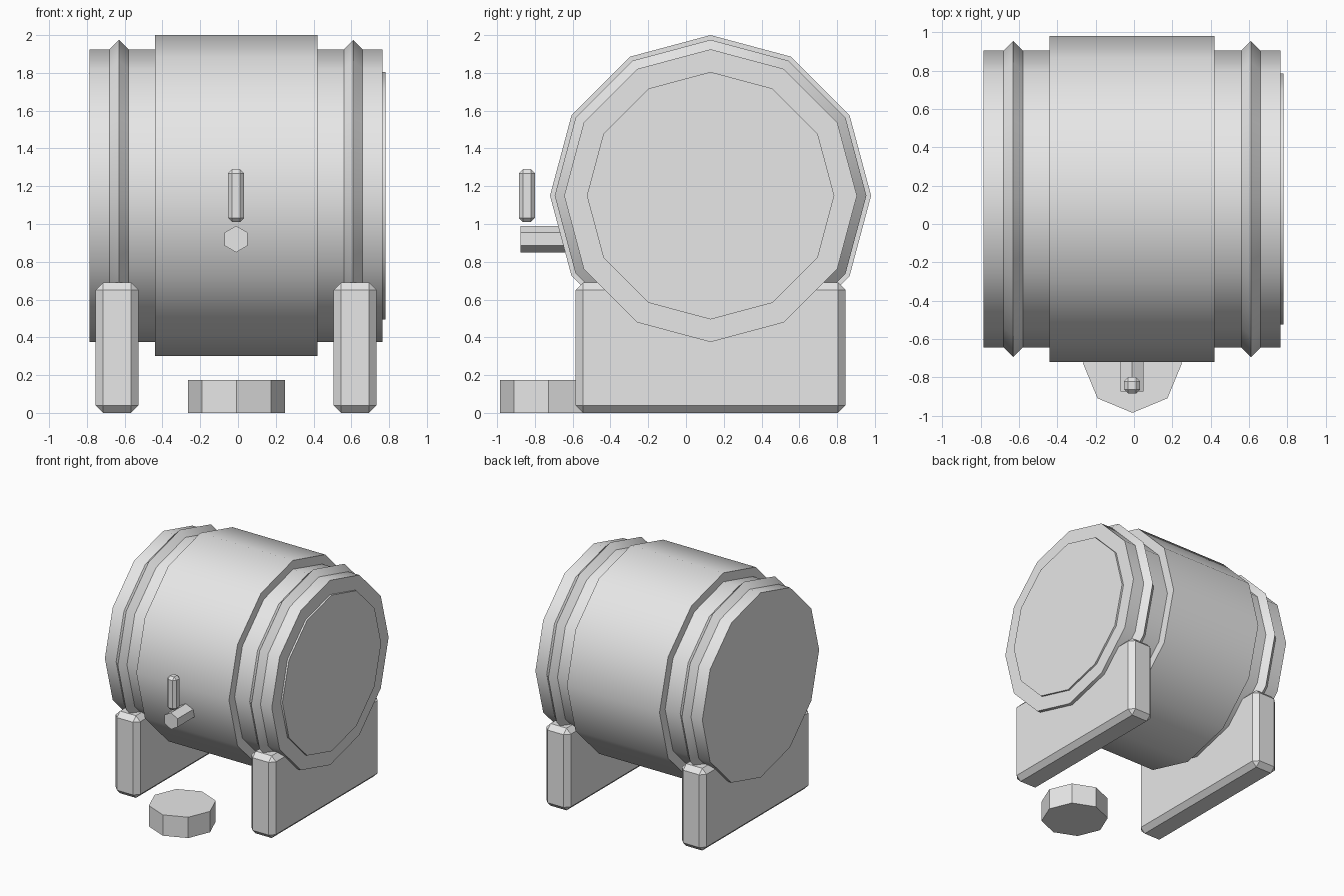
import bpy, bmesh
from math import sin, cos, pi, radians

if "Cube" in bpy.data.objects:
    bpy.data.objects.remove(bpy.data.objects["Cube"], do_unlink=True)

grey = bpy.data.materials.new("plain_grey")
grey.use_nodes = True
grey.diffuse_color = (0.8, 0.8, 0.8, 1)
grey.node_tree.nodes["Principled BSDF"].inputs["Base Color"].default_value = (0.8, 0.8, 0.8, 1)


def finish(name, bm, centre, smooth=False):
    bmesh.ops.recalc_face_normals(bm, faces=bm.faces)
    mesh = bpy.data.meshes.new(name)
    bm.to_mesh(mesh)
    bm.free()
    mesh.materials.append(grey)
    obj = bpy.data.objects.new(name, mesh)
    obj.location = centre
    bpy.context.collection.objects.link(obj)
    if smooth:
        bpy.ops.object.select_all(action='DESELECT')
        obj.select_set(True)
        bpy.context.view_layer.objects.active = obj
        bpy.ops.object.shade_smooth_by_angle(angle=radians(35))
    return obj


def lathe(name, axis, profile, sides, centre, smooth=False):
    """Capped turned solid; profile is (distance along axis, radius)."""
    place = {'X': lambda p, u, v: (p, u, v),
             'Y': lambda p, u, v: (u, p, v),
             'Z': lambda p, u, v: (u, v, p)}[axis]
    bm = bmesh.new()
    rings = []
    for p, r in profile:
        angles = [2 * pi * i / sides for i in range(sides)]
        rings.append([bm.verts.new(place(p, r * sin(a), r * cos(a))) for a in angles])
    for a, b in zip(rings, rings[1:]):
        for i in range(sides):
            j = (i + 1) % sides
            bm.faces.new((a[i], a[j], b[j], b[i]))
    bm.faces.new(rings[0])
    bm.faces.new(rings[-1])
    return finish(name, bm, centre, smooth)


def chamfered_box(name, size, centre, chamfer):
    bm = bmesh.new()
    bmesh.ops.create_cube(bm, size=1)
    bmesh.ops.scale(bm, vec=size, verts=bm.verts)
    bmesh.ops.bevel(bm, geom=bm.edges[:], offset=chamfer, segments=1,
                    affect='EDGES', profile=0.5)
    return finish(name, bm, centre)


# Barrel lying along x, with a wider middle band
hub = (-0.01, 0.13, 1.15)
lathe("barrel", 'X', [(-0.775, 0.775), (-0.43, 0.775), (-0.43, 0.85),
                      (0.43, 0.85), (0.43, 0.775), (0.775, 0.775)], 12, hub, True)

# Raised lid on the left end only
lathe("barrel_lid", 'X', [(0.74, 0.655), (0.79, 0.655)], 12, hub, True)

# Pointed hoops and chamfered stands at both ends
for side, s in (("right", -1), ("left", 1)):
    lathe(side + "_hoop", 'X', [(-0.053, 0.772), (0, 0.825), (0.053, 0.772)], 12,
          (s * 0.62 - 0.01, 0.13, 1.15), True)
    chamfered_box(side + "_stand", (0.228, 1.43, 0.69),
                  (s * 0.63 - 0.01, 0.13, 0.345), 0.04)

# Tap: spout in the barrel front and an upright handle floating above it
lathe("tap_spout", 'Y', [(-0.875, 0.07), (-0.6, 0.07)], 6, (-0.01, 0, 0.92))
chamfered_box("tap_handle", (0.085, 0.085, 0.28), (-0.01, -0.842, 1.15), 0.022)

# Eight-sided cup on the ground under the tap
lathe("cup", 'Z', [(0, 0.258), (0.175, 0.258)], 8, (-0.008, -0.727, 0))
